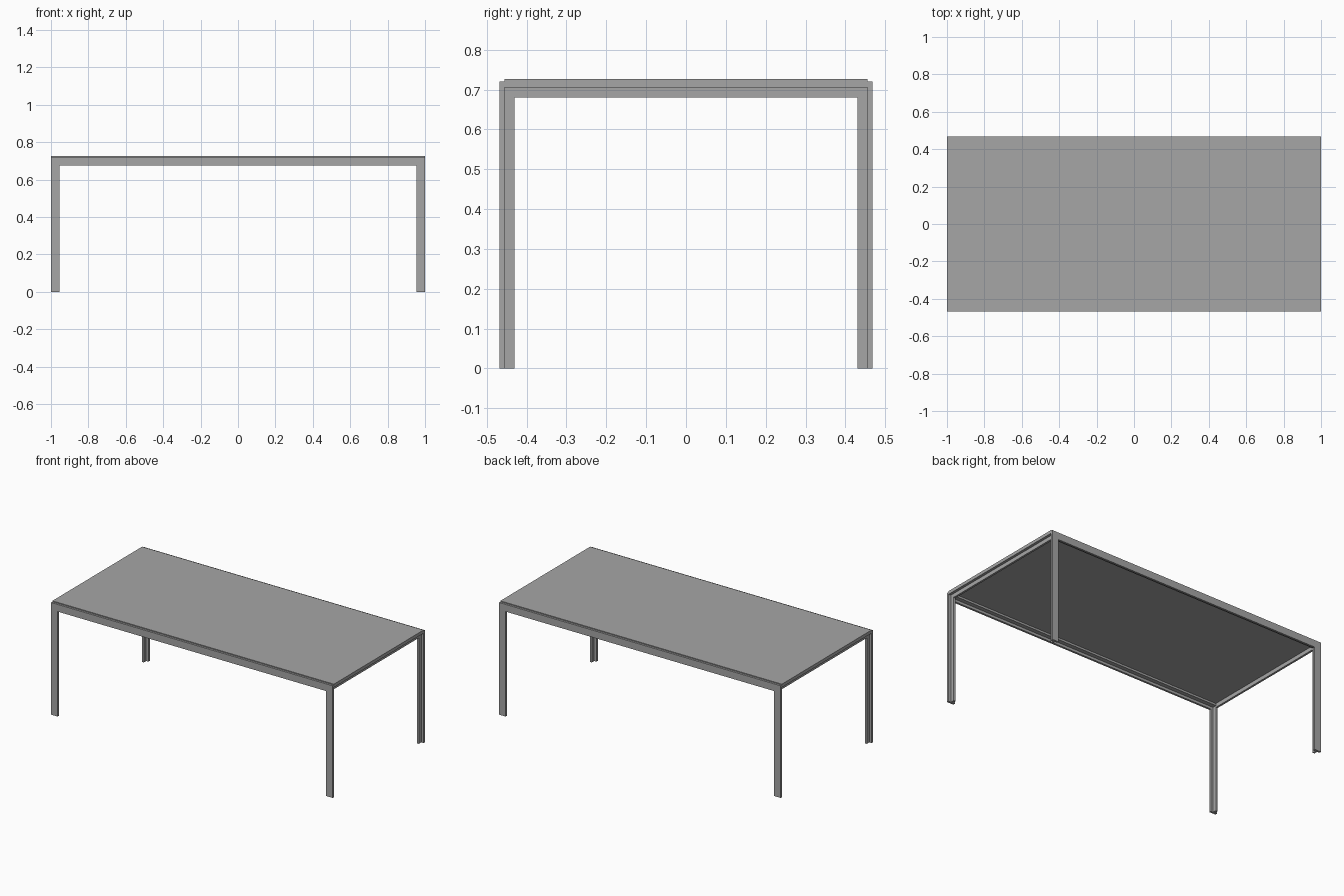
import bpy

cube = bpy.data.objects.get("Cube")
if cube:
    bpy.data.objects.remove(cube, do_unlink=True)

grey = bpy.data.materials.new("satin grey metal")
grey.use_nodes = True
colour = (0.38, 0.38, 0.38, 1)
grey.diffuse_color = colour
grey.node_tree.nodes["Principled BSDF"].inputs["Base Color"].default_value = colour

X, Y, TOP, FRAME = 1.0, 0.468, 0.726, 0.72  # half length, half depth, heights
WIDE, THICK, FIN = 0.046, 0.013, 0.027      # T-section flange, wall and fin
RAIL = FRAME - WIDE
IN_Y = Y - THICK
MID_X = X - WIDE / 2
PANEL_Z = 0.705


def prism(name, outline, axis, lo, hi):
    """Extrude a flat outline along x or y."""
    def place(p, t):
        return (t, p[0], p[1]) if axis == "x" else (p[0], t, p[1])
    n = len(outline)
    verts = [place(p, t) for t in (lo, hi) for p in outline]
    faces = [range(n), range(n, 2 * n)]
    faces += [(i, (i + 1) % n, n + (i + 1) % n, n + i) for i in range(n)]
    mesh = bpy.data.meshes.new(name)
    mesh.from_pydata(verts, [], [tuple(f) for f in faces])
    mesh.materials.append(grey)
    obj = bpy.data.objects.new(name, mesh)
    bpy.context.collection.objects.link(obj)
    bpy.context.view_layer.objects.active = obj
    obj.select_set(True)
    bpy.ops.object.mode_set(mode="EDIT")
    bpy.ops.mesh.select_all(action="SELECT")
    bpy.ops.mesh.normals_make_consistent(inside=False)
    bpy.ops.object.mode_set(mode="OBJECT")
    obj.select_set(False)
    return obj


def box(name, x0, x1, y0, y1, z0, z1):
    return prism(name, [(x0, z0), (x1, z0), (x1, z1), (x0, z1)], "y", y0, y1)


def arch(half, top, band):
    """Upside-down U outline standing on the floor."""
    return [(-half, 0), (-half, top), (half, top), (half, 0),
            (half - band, 0), (half - band, top - band),
            (band - half, top - band), (band - half, 0)]


# Table top
box("table_top", -X, X, -IN_Y, IN_Y, PANEL_Z, TOP)

# Flat arches along the long sides: leg flanges and rail in one plane
for side, s in (("front", -1), ("back", 1)):
    lo, hi = sorted((s * IN_Y, s * Y))
    prism(side + "_frame", arch(X, FRAME, WIDE), "y", lo, hi)
    # Horizontal fin behind the long rail
    lo, hi = sorted((s * (IN_Y - FIN), s * IN_Y))
    mid = RAIL + WIDE / 2
    box(side + "_rail_fin", -MID_X, MID_X, lo, hi,
        mid - THICK / 2, mid + THICK / 2)

# Thin arches at both ends: leg fins joined by a fin under the top
for side, s in (("left", 1), ("right", -1)):
    prism(side + "_end_fin", arch(IN_Y, PANEL_Z, FIN - 0.002), "x",
          s * MID_X - THICK / 2, s * MID_X + THICK / 2)
